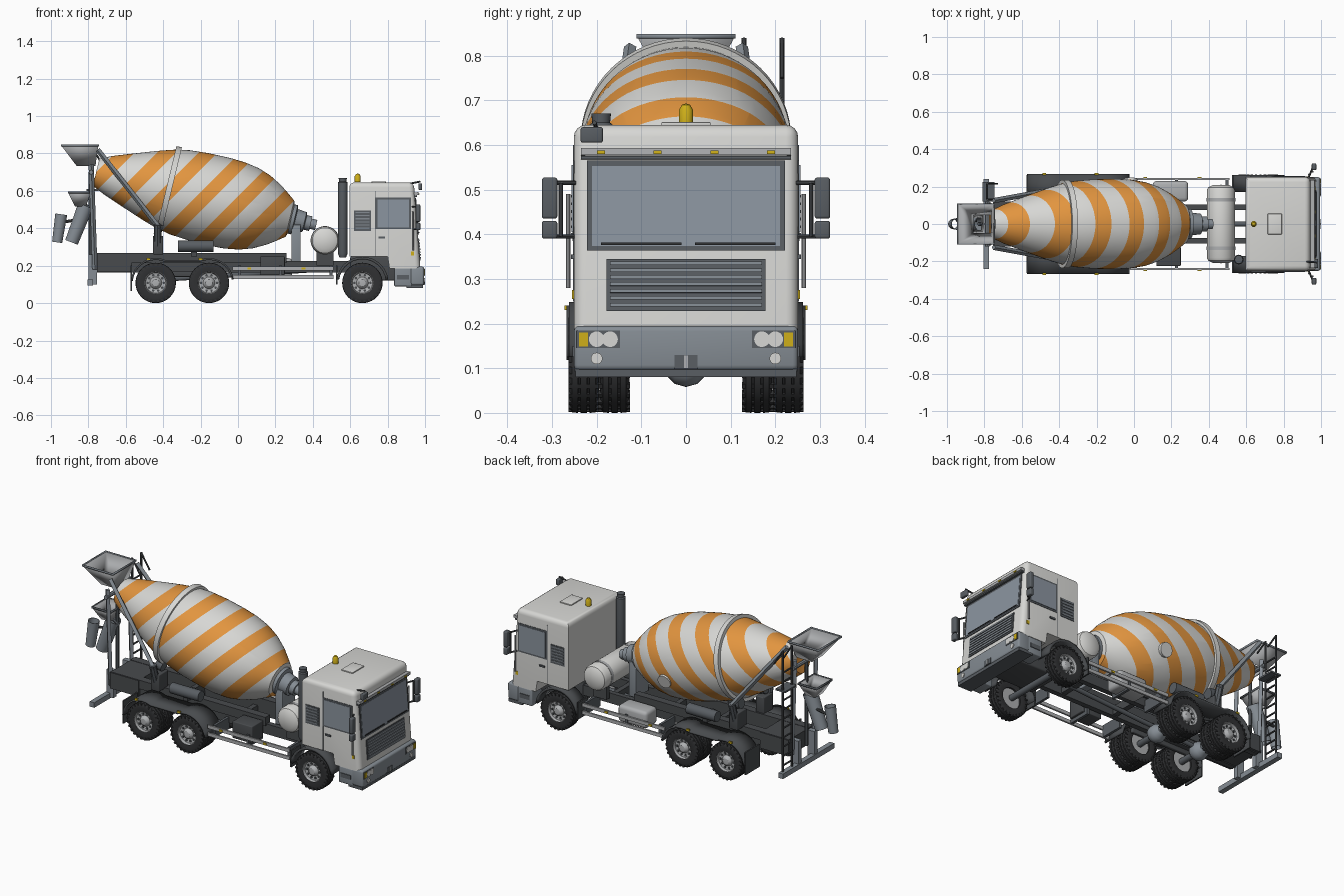
import bpy, bmesh, math
from mathutils import Vector, Matrix

if "Cube" in bpy.data.objects:
    bpy.data.objects.remove(bpy.data.objects["Cube"])

COLORS = {
    "white": (.68, .68, .66), "orange": (.76, .30, .05), "charcoal": (.065, .07, .075),
    "rubber": (.03, .031, .033), "steel": (.235, .265, .295), "glass": (.26, .30, .35),
    "light_metal": (.42, .43, .44), "amber": (.62, .43, .01), "dark_grey": (.10, .112, .125)}
MATS = {}
for key, c in COLORS.items():
    MATS[key] = bpy.data.materials.new(key)
    MATS[key].diffuse_color = (*c, 1)


def finish(name, bm, mat):
    bmesh.ops.recalc_face_normals(bm, faces=bm.faces[:])
    me = bpy.data.meshes.new(name)
    bm.to_mesh(me)
    bm.free()
    me.materials.append(MATS[mat])
    ob = bpy.data.objects.new(name, me)
    bpy.context.collection.objects.link(ob)
    return ob


def box(name, x, y, z, mat, bevel=0, tilt=0):
    """Box from (min, max) ranges, optionally tilted about y."""
    bm = bmesh.new()
    mid = Vector([(a + b) / 2 for a, b in (x, y, z)])
    size = [abs(b - a) for a, b in (x, y, z)]
    bmesh.ops.create_cube(bm, size=1, matrix=Matrix.Diagonal((*size, 1)))
    if bevel:
        bmesh.ops.bevel(bm, geom=bm.edges[:], offset=bevel, segments=3, profile=.5, affect='EDGES')
    bm.transform(Matrix.Translation(mid) @ Matrix.Rotation(tilt, 4, 'Y'))
    return finish(name, bm, mat)


def lathe(name, profile, origin, axis, mat, n=32):
    """Spin (distance along axis, radius) pairs around an axis."""
    bm = bmesh.new()
    rings = [[bm.verts.new((r * math.cos(2 * math.pi * i / n), r * math.sin(2 * math.pi * i / n), a))
              for i in range(n)] for a, r in profile]
    for p, q in zip(rings, rings[1:]):
        for i in range(n):
            bm.faces.new((p[i], p[(i + 1) % n], q[(i + 1) % n], q[i]))
    bmesh.ops.remove_doubles(bm, verts=bm.verts[:], dist=1e-5)
    rot = Vector(axis).to_track_quat('Z', 'Y').to_matrix().to_4x4()
    bm.transform(Matrix.Translation(origin) @ rot)
    return finish(name, bm, mat)


def rod(name, p, q, r, mat, n=12):
    d = Vector(q) - Vector(p)
    return lathe(name, [(0, 0), (0, r), (d.length, r), (d.length, 0)], p, d, mat, n)


def shell(name, quads, mat, thick):
    """Thin walled sheet made of quads."""
    bm = bmesh.new()
    for quad in quads:
        bm.faces.new([bm.verts.new(p) for p in quad])
    bmesh.ops.remove_doubles(bm, verts=bm.verts[:], dist=1e-5)
    ob = finish(name, bm, mat)
    mod = ob.modifiers.new("thickness", 'SOLIDIFY')
    mod.thickness = thick
    mod.offset = 0
    return ob


def strip(name, pts, y0, y1, mat, thick=.01):
    return shell(name, [((a[0], y0, a[1]), (b[0], y0, b[1]), (b[0], y1, b[1]), (a[0], y1, a[1]))
                        for a, b in zip(pts, pts[1:])], mat, thick)


def arc(cx, r, a0, a1, n=8, cz=.108):
    return [(cx + r * math.cos(math.radians(a0 + (a1 - a0) * i / n)),
             cz + r * math.sin(math.radians(a0 + (a1 - a0) * i / n))) for i in range(n + 1)]


def funnel(name, top, bottom, mat):
    """Open hopper between two (x0, x1, half_y, z) rectangles."""
    a, b = [[(x0, -h, z), (x1, -h, z), (x1, h, z), (x0, h, z)] for x0, x1, h, z in (top, bottom)]
    return shell(name, [(a[i], a[(i + 1) % 4], b[(i + 1) % 4], b[i]) for i in range(4)], mat, .008)


# Wheels: single at the front, twin at the rear
TYRE = [(-.03, .06), (-.034, .085), (-.031, .1), (-.026, .107), (-.013, .108), (-.012, .102), (-.008, .102),
        (-.007, .108), (.007, .108), (.008, .102), (.012, .102), (.013, .108), (.026, .107), (.031, .1),
        (.034, .085), (.03, .06), (-.03, .06)]
RIM = [(-.02, 0), (-.02, .061), (.029, .063), (.03, .058), (.016, .054), (.012, .032), (.022, .028),
       (.03, .018), (.032, 0)]
AXLES = {"rear": -.44, "middle": -.155, "front": .665}
for label, x in AXLES.items():
    for s in (1, -1):
        for y in ((.229,) if label == "front" else (.229, .16)):
            c = (x, s * y, .108)
            lathe(label + "_tyre", TYRE, c, (0, s, 0), "rubber", 40)
            lathe(label + "_rim", RIM, c, (0, s, 0), "light_metal")
            for i in range(26):  # tread lugs on the shoulders
                a = 2 * math.pi * i / 26
                p = Vector((x + .099 * math.cos(a), s * y, .108 + .099 * math.sin(a)))
                box("tread_lug", (p.x - .005, p.x + .005), (p.y - .0345, p.y + .0345),
                    (p.z - .007, p.z + .007), "rubber", 0, math.pi / 2 - a)
        for i in range(10):  # rim holes
            a = 2 * math.pi * i / 10
            px, pz = x + .043 * math.cos(a), .108 + .043 * math.sin(a)
            rod("rim_hole", (px, s * .238, pz), (px, s * .247, pz), .007, "charcoal", 8)
    rod(label + "_axle", (x, -.2, .108), (x, .2, .108), .018, "dark_grey")
    if label != "front":
        lathe(label + "_differential", [(-.05, 0), (-.045, .025), (-.025, .045), (0, .052), (.025, .045),
              (.045, .025), (.05, 0)], (x, 0, .11), (0, 1, 0), "steel")
rod("driveshaft", (-.44, 0, .125), (.6, 0, .19), .013, "dark_grey")

# Chassis
for s in (1, -1):
    box("chassis_rail", (-.755, .92), (s * .075, s * .105), (.165, .225), "charcoal")
    box("sub_frame", (-.755, .26), (s * .07, s * .115), (.215, .267), "charcoal")
    box("leaf_spring", (-.52, -.08), (s * .105, s * .125), (.14, .17), "charcoal", .005)
    strip("rear_mudguard", arc(-.44, .128, 175, 65) + arc(-.155, .128, 115, 8), s * .125, s * .268, "charcoal")
    strip("front_mudguard", arc(.665, .133, 172, 8, 14), s * .17, s * .262, "charcoal", .014)
    box("rear_mud_flap", (-.575, -.567), (s * .13, s * .262), (.065, .2), "charcoal")
    box("front_mud_flap", (.525, .533), (s * .17, s * .262), (.1, .2), "charcoal")
    # Side guards
    for z in (.14, .185):
        box("side_guard_rail", (-.03, .51), (s * .235, s * .245), (z - .01, z + .01), "light_metal")
    for x in (.0, .22, .49):
        box("side_guard_post", (x, x + .015), (s * .1, s * .236), (.13, .2), "dark_grey")
    for x in (.06, .35, -.2, -.48):
        box("side_marker", (x - .01, x + .01), (s * .244, s * .25) if x > 0 else (s * .262, s * .272),
            (.18, .19) if x > 0 else (.23, .24), "amber")
for x in (-.75, -.3, .05, .4):
    box("cross_member", (x, x + .03), (-.1, .1), (.17, .26 if x < 0 else .22), "charcoal")
box("rear_deck", (-.755, -.57), (-.12, .12), (.17, .265), "charcoal")
box("engine", (.6, .93), (-.11, .11), (.12, .25), "charcoal", .01)
box("tool_box", (.12, .25), (-.225, -.12), (.15, .25), "charcoal", .005)
box("fuel_tank", (.1, .29), (.12, .23), (.14, .24), "light_metal", .02)
for s in (1, -1):
    rod("air_reservoir", (-.32, s * .16, .305), (-.13, s * .16, .305), .031, "dark_grey", 20)
    box("reservoir_bracket", (-.25, -.22), (s * .08, s * .16), (.25, .3), "charcoal")

# Cab shell: side profile widened, roof and front corners rounded
bm = bmesh.new()
outline = [(.595, .25), (.8, .25), (.81, .185), (.975, .185), (.94, .645), (.595, .645)]
face = bm.faces.new([bm.verts.new((x, -.251, z)) for x, z in outline])
new = bmesh.ops.extrude_face_region(bm, geom=[face])["geom"]
bmesh.ops.translate(bm, verts=[v for v in new if isinstance(v, bmesh.types.BMVert)], vec=(0, .502, 0))
soft = [e for e in bm.edges if all(v.co.z > .6 for v in e.verts) or
        all(v.co.x > .93 and abs(v.co.y - e.verts[0].co.y) < .01 for v in e.verts)]
bmesh.ops.bevel(bm, geom=soft, offset=.027, segments=4, profile=.5, affect='EDGES')
finish("cab", bm, "white")

SLOPE = math.atan2(.035, .46)


def front_plate(name, y, z, mat, proud=.004, thick=.008):
    x = .975 - (((z[0] + z[1]) / 2) - .185) * .035 / .46 + proud
    return box(name, (x - thick, x), y, z, mat, 0, -SLOPE)


# Windscreen, grille and visor
front_plate("windscreen_frame", (-.222, .222), (.363, .565), "dark_grey")
front_plate("windscreen", (-.211, .211), (.373, .553), "glass", .006)
front_plate("grille", (-.178, .178), (.228, .345), "dark_grey")
for i in range(7):
    z = .242 + i * .0155
    front_plate("grille_slat", (-.17, .17), (z - .004, z + .004), "steel", .008)
front_plate("visor_gap", (-.235, .235), (.567, .574), "dark_grey", .012, .03)
front_plate("visor", (-.235, .235), (.576, .592), "light_metal", .022, .04)
for y in (-.19, -.064, .064, .19):
    front_plate("roof_marker", (y - .009, y + .009), (.58, .587), "amber", .026)
for y in (-.1, .11):
    front_plate("wiper", (y - .09, y + .09), (.376, .381), "rubber", .01)

# Bumper and lights
box("bumper", (.92, .995), (-.251, .251), (.095, .195), "steel", .012)
box("bumper_lip", (.9, .99), (-.248, .248), (.08, .098), "dark_grey")
box("tow_recess", (.99, .997), (-.026, .026), (.098, .13), "dark_grey")
box("tow_pin", (.99, 1.0), (-.005, .005), (.1, .128), "light_metal")
for s in (1, -1):
    box("headlight_housing", (.985, .997), (s * .148, s * .245), (.145, .184), "dark_grey")
    for y in (.17, .2):
        rod("headlight", (.985, s * y, .165), (.9995, s * y, .165), .0175, "white", 20)
    box("indicator", (.985, .9995), (s * .22, s * .24), (.149, .18), "amber")
    rod("fog_light", (.985, s * .2, .122), (.9995, s * .2, .122), .013, "white", 20)
    # Cab sides: step, door lines, window, vent, handrail
    box("cab_step", (.835, .93), (s * .15, s * .25), (.09, .187), "steel", .006)
    box("step_tread", (.85, .915), (s * .245, s * .254), (.125, .15), "dark_grey")
    box("window_frame", (.735, .925), (s * .24, s * .2535), (.395, .565), "dark_grey")
    box("side_window", (.745, .915), (s * .24, s * .256), (.405, .555), "glass")
    box("door_seam", (.732, .735), (s * .24, s * .2525), (.25, .6), "dark_grey")
    box("door_handle", (.75, .785), (s * .25, s * .258), (.345, .355), "dark_grey")
    box("side_vent", (.62, .71), (s * .24, s * .254), (.385, .495), "dark_grey")
    for i in range(6):
        z = .397 + i * .017
        box("vent_slat", (.627, .703), (s * .25, s * .257), (z, z + .006), "steel")
    box("side_repeater", (.925, .94), (s * .245, s * .255), (.255, .275), "amber")
    rod("handrail", (.935, s * .264, .28), (.935, s * .264, .49), .005, "light_metal", 8)
    # Mirrors
    box("mirror", (.95, .975), (s * .288, s * .323), (.435, .527), "dark_grey", .006)
    box("wide_mirror", (.95, .975), (s * .288, s * .323), (.39, .43), "dark_grey", .006)
    for z in (.395, .515):
        rod("mirror_arm", (.93, s * .24, z), (.955, s * .3, z), .005, "charcoal", 8)
    rod("mirror_post", (.955, s * .28, .395), (.955, s * .28, .515), .005, "charcoal", 8)

# Roof fittings
rod("front_mirror_arm", (.9, -.2, .635), (.975, -.205, .65), .005, "charcoal", 8)
box("front_mirror", (.965, .985), (-.236, -.186), (.605, .64), "dark_grey", .005)
box("roof_hatch", (.715, .79), (-.055, .055), (.643, .651), "white", .002)
lathe("beacon", [(0, 0), (0, .016), (.03, .016), (.042, .009), (.045, 0)], (.64, 0, .648), (0, 0, 1), "amber", 20)
lathe("exhaust_stack", [(0, 0), (0, .018), (.02, .026), (.4, .026), (.405, .02), (.425, .022), (.425, 0)],
      (.56, -.19, .245), (0, 0, 1), "dark_grey", 20)

# Water tank behind the cab
lathe("water_tank", [(-.21, 0), (-.208, .045), (-.195, .068), (-.18, .075), (.18, .075), (.195, .068),
      (.208, .045), (.21, 0)], (.465, 0, .335), (0, 1, 0), "white")
for y in (-.13, .13):
    rod("tank_strap", (.465, y - .01, .335), (.465, y + .01, .335), .077, "light_metal", 32)
    box("tank_cradle", (.42, .51), (y - .015, y + .015), (.2, .28), "charcoal")

# Mixing drum with slanted bands
A = math.radians(13.5)
AX = Vector((math.cos(A), 0, -math.sin(A)))
O = Vector((0, 0, .518))
drum = lathe("mixing_drum", [(-.76, 0), (-.78, .06), (-.78, .075), (-.714, .105), (-.63, .136), (-.55, .165),
             (-.47, .193), (-.4, .215), (-.32, .231), (-.22, .239), (-.1, .241), (-.02, .237), (.06, .224),
             (.13, .2), (.2, .162), (.25, .126), (.285, .1), (.295, .07), (.295, 0)], O, AX, "white", 64)
drum.data.materials.append(MATS["orange"])
PERIOD, HALF, FIRST = .2215, .051, -.30
bm = bmesh.new()
bm.from_mesh(drum.data)
for i in range(-1, 7):
    for e in (-HALF, HALF):
        bmesh.ops.bisect_plane(bm, geom=bm.verts[:] + bm.edges[:] + bm.faces[:], dist=1e-5,
                               plane_co=(FIRST - i * PERIOD + e, 0, 0), plane_no=(1, 0, -1))
for f in bm.faces:
    c = f.calc_center_median()
    off = (c.x - c.z - FIRST + PERIOD / 2) % PERIOD - PERIOD / 2
    f.material_index = 1 if abs(off) < HALF else 0
bm.to_mesh(drum.data)
bm.free()
lathe("drum_ring", [(-.015, .2), (-.015, .236), (.015, .236), (.015, .2), (-.015, .2)], O - AX * .38, AX, "white", 64)
rod("drum_hatch", (-.02, .2, .47), (-.022, .238, .46), .04, "white", 24)
lathe("drum_gearbox", [(.28, 0), (.28, .08), (.31, .08), (.315, .06), (.365, .055), (.37, .04), (.4, .04),
      (.4, .028), (.43, .028), (.43, 0)], O, AX, "steel")
box("gearbox_pedestal", (.285, .335), (-.06, .06), (.215, .42), "steel", .004)
for s in (1, -1):
    # Rear roller stand and hopper struts
    box("roller_stand", (-.455, -.4), (s * .08, s * .17), (.26, .36), "charcoal", .005)
    rod("drum_roller", O - AX * .4 + Vector((-.055, s * .115, -.21)), O - AX * .36 + Vector((-.055, s * .115, -.21)),
        .03, "dark_grey", 20)
    rod("hopper_strut", (-.75, s * .125, .82), (-.42, s * .185, .4), .014, "steel", 4)
    rod("strut_foot", (-.43, s * .185, .42), (-.43, s * .14, .27), .02, "dark_grey", 8)
    rod("rear_column", (-.765, s * .1, .18), (-.785, s * .1, .74), .014, "steel", 4)
    box("underrun_bracket", (-.8, -.755), (s * .06, s * .09), (.1, .26), "steel")
rod("column_tie", (-.785, -.12, .7), (-.785, .12, .7), .012, "steel", 8)
box("underrun_bar", (-.805, -.775), (-.24, .24), (.095, .125), "steel")

# Ladder
for y in (.13, .215):
    rod("ladder_rail", (-.785, y, .11), (-.785, y, .84), .006, "charcoal", 8)
    rod("ladder_grip", (-.785, y, .838), (-.73, y, .75), .005, "charcoal", 8)
for i in range(11):
    rod("ladder_rung", (-.785, .13, .16 + i * .055), (-.785, .215, .16 + i * .055), .005, "charcoal", 8)
box("ladder_platform", (-.81, -.745), (.12, .225), (.6, .61), "dark_grey")

# Loading hopper and discharge chute
funnel("loading_hopper", (-.94, -.75, .105, .842), (-.86, -.765, .05, .735), "light_metal")
funnel("hopper_rim", (-.944, -.746, .108, .848), (-.944, -.746, .108, .838), "steel")
funnel("discharge_funnel", (-.905, -.79, .07, .592), (-.87, -.815, .035, .52), "light_metal")
funnel("funnel_rim", (-.907, -.788, .072, .597), (-.907, -.788, .072, .586), "dark_grey")
for p, q, r in (((-.815, 0, .52), (-.89, 0, .325), .042), ((-.945, 0, .475), (-.967, 0, .325), .032)):
    d = Vector(q) - Vector(p)
    lathe("chute", [(0, r), (d.length, r * .85), (d.length, r * .75), (0, r * .9), (0, r)], p, d, "steel", 20)
rod("chute_link", (-.84, .02, .45), (-.95, .02, .43), .008, "charcoal", 8)
rod("chute_bracket", (-.785, 0, .5), (-.83, 0, .53), .012, "dark_grey", 8)
rod("chute_post", (-.79, 0, .2), (-.79, 0, .7), .01, "dark_grey", 8)

bpy.ops.object.select_all(action='SELECT')
bpy.context.view_layer.objects.active = drum
bpy.ops.object.shade_smooth_by_angle(angle=math.radians(32))

for m in bpy.data.materials:
    if m.users and not m.is_grease_pencil:
        m.use_nodes = True
        m.node_tree.nodes["Principled BSDF"].inputs["Base Color"].default_value = m.diffuse_color
